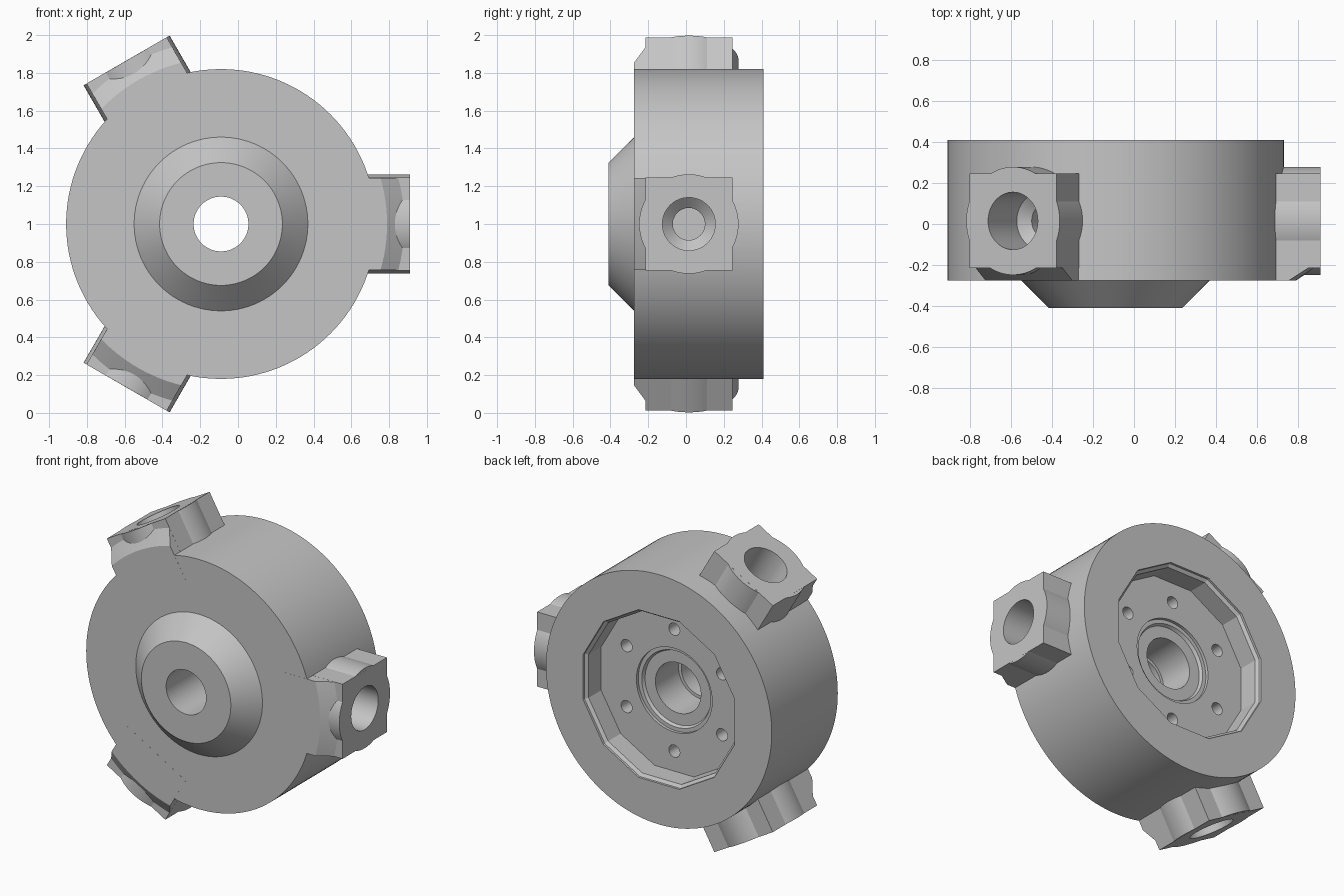
import bpy
import bmesh
from math import cos, sin, pi, radians
from mathutils import Matrix

cube = bpy.data.objects.get("Cube")
if cube:
    bpy.data.objects.remove(cube, do_unlink=True)

steel = bpy.data.materials.new("plain_grey")
steel.use_nodes = True
grey = (0.56, 0.56, 0.56, 1)
steel.diffuse_color = grey
steel.node_tree.nodes["Principled BSDF"].inputs["Base Color"].default_value = grey

ALONG_Y = Matrix.Rotation(-pi / 2, 4, 'X')
ALONG_X = Matrix.Translation((0, 0.015, 0)) @ Matrix.Rotation(pi / 2, 4, 'Y')


def to_object(name, bm, matrix):
    bmesh.ops.transform(bm, matrix=matrix, verts=bm.verts)
    bmesh.ops.recalc_face_normals(bm, faces=bm.faces)
    mesh = bpy.data.meshes.new(name)
    bm.to_mesh(mesh)
    bm.free()
    mesh.materials.append(steel)
    obj = bpy.data.objects.new(name, mesh)
    bpy.context.collection.objects.link(obj)
    return obj


def lathe(name, profile, matrix, sides=96, start=0.0):
    """Solid of revolution from (height, radius) pairs, capped at both ends."""
    bm = bmesh.new()
    angles = [start + 2 * pi * i / sides for i in range(sides)]
    rings = [[bm.verts.new((r * cos(a), r * sin(a), h)) for a in angles]
             for h, r in profile]
    for low, high in zip(rings, rings[1:]):
        for i in range(sides):
            j = (i + 1) % sides
            bm.faces.new((low[i], low[j], high[j], high[i]))
    bm.faces.new(rings[0][::-1])
    bm.faces.new(rings[-1])
    return to_object(name, bm, matrix)


def box(name, low, high):
    bm = bmesh.new()
    bmesh.ops.create_cube(bm, size=1)
    for v in bm.verts:
        v.co = [b if c > 0 else a for a, b, c in zip(low, high, v.co)]
    return to_object(name, bm, Matrix())


def combine(target, other, operation):
    mod = target.modifiers.new(operation, 'BOOLEAN')
    mod.operation, mod.solver, mod.object = operation, 'EXACT', other
    bpy.context.view_layer.update()
    graph = bpy.context.evaluated_depsgraph_get()
    mesh = bpy.data.meshes.new_from_object(target.evaluated_get(graph))
    target.modifiers.clear()
    target.data = mesh
    bpy.data.objects.remove(other, do_unlink=True)


# Round body with a conical front nose, sunk a little into the drum
hub = lathe("hub_body", [(-0.275, 0.82), (0.41, 0.82)], ALONG_Y, 128)
nose = lathe("nose", [(-0.41, 0.325), (-0.265, 0.47)], ALONG_Y)
combine(hub, nose, 'UNION')

# One radial lug: square block, round boss and a tapered front foot
lug = box("lug", (0.6, -0.215, -0.245), (1.0, 0.245, 0.245))
boss = lathe("boss", [(0.61, 0.263), (0.9995, 0.263)], ALONG_X)
foot = box("foot", (0.62, -0.2755, -0.2445), (0.999, 0, 0.2445))
taper = lathe("taper", [(-0.285, 0.865), (-0.205, 0.985), (-0.165, 1.045), (0.1, 1.045)],
              ALONG_Y, 128)
combine(foot, taper, 'INTERSECT')
for part in (boss, foot):
    combine(lug, part, 'UNION')

# Repeat the lug around the drum, each with a stepped radial hole
for angle in (0, 120, 240):
    turn = Matrix.Rotation(radians(angle), 4, 'Y')
    copy = bpy.data.objects.new("lug_copy", lug.data.copy())
    bpy.context.collection.objects.link(copy)
    copy.data.transform(turn)
    combine(hub, copy, 'UNION')
    hole = lathe("radial_hole", [(0.25, 0.085), (0.67, 0.085), (0.72, 0.14),
                                 (1.1, 0.14)], turn @ ALONG_X, 64)
    combine(hub, hole, 'DIFFERENCE')
bpy.data.objects.remove(lug, do_unlink=True)

# Twelve-sided rear pocket with a bevelled lip
pocket = lathe("pocket", [(0.25, 0.55), (0.38, 0.55), (0.395, 0.57), (0.5, 0.57)],
               ALONG_Y, 12, radians(15))
combine(hub, pocket, 'DIFFERENCE')

# Central bore with a shallow seat in the pocket floor
bore = lathe("bore", [(-0.5, 0.145), (-0.03, 0.145), (-0.03, 0.165), (0.21, 0.165),
                      (0.21, 0.24), (0.23, 0.25), (0.23, 0.275), (0.35, 0.275)],
             ALONG_Y)
combine(hub, bore, 'DIFFERENCE')

# Ring of bolt holes in the pocket floor
for i in range(6):
    a = radians(30 + 60 * i)
    place = Matrix.Translation((0.4 * cos(a), 0, 0.4 * sin(a))) @ ALONG_Y
    bolt = lathe("bolt_hole", [(0.12, 0.04), (0.3, 0.04)], place, 32)
    combine(hub, bolt, 'DIFFERENCE')

# Place the part and keep its edges crisp
hub.data.transform(Matrix.Translation((-0.09, 0, 1.0)))
hub.data.materials.clear()
hub.data.materials.append(steel)
for poly in hub.data.polygons:
    poly.material_index = 0
bpy.ops.object.select_all(action='DESELECT')
hub.select_set(True)
bpy.context.view_layer.objects.active = hub
bpy.ops.object.shade_smooth_by_angle(angle=radians(15))
